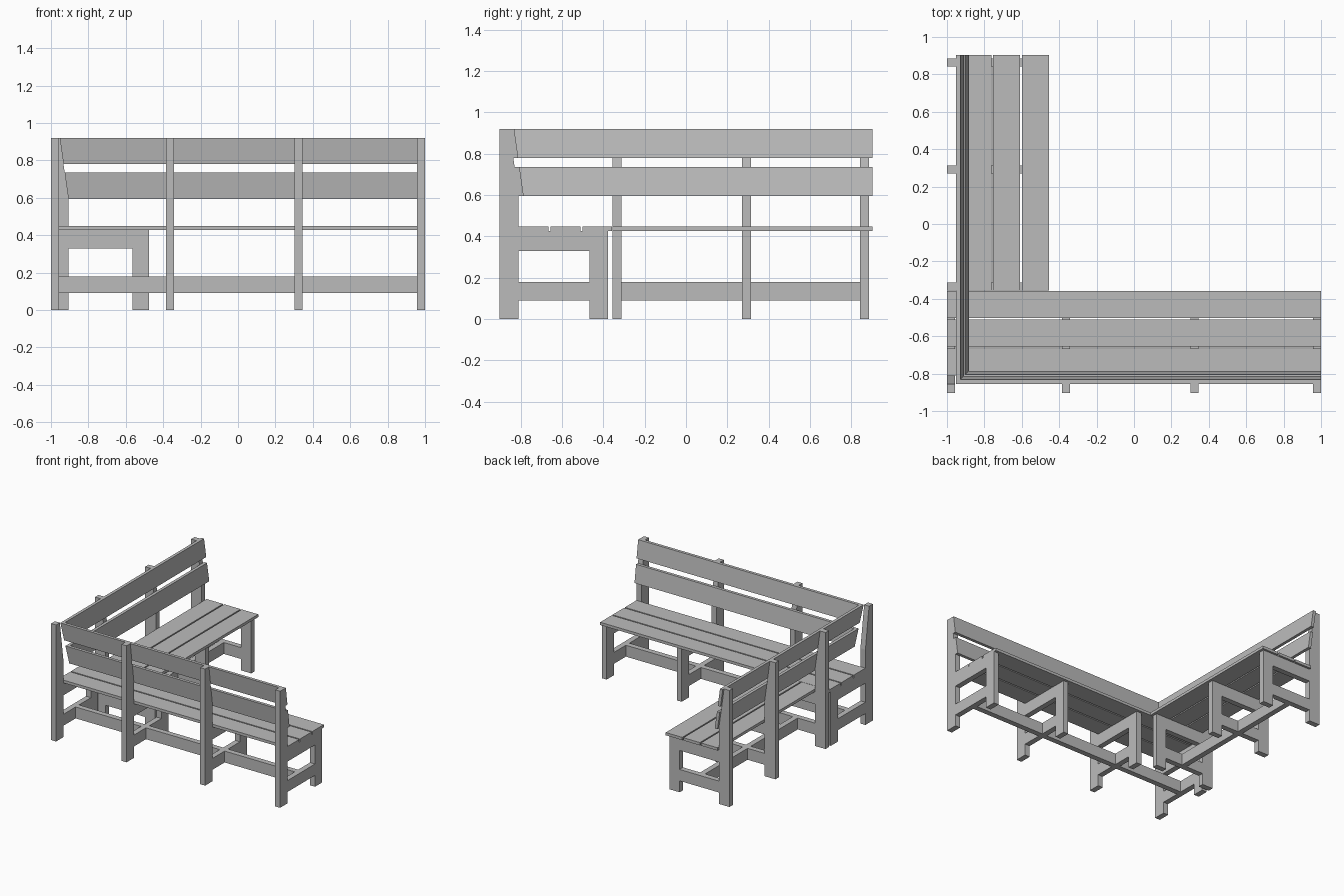
import bpy
import bmesh

cube = bpy.data.objects.get("Cube")
if cube:
    bpy.data.objects.remove(cube, do_unlink=True)

grey = bpy.data.materials.new("plain_grey")
grey.use_nodes = True
grey.diffuse_color = (0.5, 0.5, 0.5, 1)
grey.node_tree.nodes["Principled BSDF"].inputs["Base Color"].default_value = (0.5, 0.5, 0.5, 1)

BACK = -0.9025  # outer back of the long bench; the side bench backs onto x = -1


def long_bench(depth, along, z):
    return (along, BACK + depth, z)


def side_bench(depth, along, z):
    return (depth - 1, along, z)


def rect(d0, d1, z0, z1):
    return [(d0, z0), (d1, z0), (d1, z1), (d0, z1)]


def build(name, profiles, start, end, place):
    """Sweep (depth, z) profiles along a bench; start may depend on depth for a mitre."""
    bm = bmesh.new()
    for profile in profiles:
        rings = []
        for limit in (start, end):
            rings.append([bm.verts.new(place(d, limit(d) if callable(limit) else limit, z))
                          for d, z in profile])
        a, b = rings
        bm.faces.new(a)
        bm.faces.new(b[::-1])
        for i in range(len(a)):
            j = (i + 1) % len(a)
            bm.faces.new((a[i], b[i], b[j], a[j]))
    bmesh.ops.recalc_face_normals(bm, faces=bm.faces)
    mesh = bpy.data.meshes.new(name)
    bm.to_mesh(mesh)
    bm.free()
    mesh.materials.append(grey)
    obj = bpy.data.objects.new(name, mesh)
    bpy.context.collection.objects.link(obj)


def lean(z):
    """Depth of the sloping front of the back posts at height z."""
    return 0.093 - (z - 0.595) * 0.141


# Shared profiles: tapered back post, front leg, seat rail and low rail
frame = [
    [(0, 0), (0.093, 0), (0.093, 0.595), (lean(0.92), 0.92), (0, 0.92)],
    rect(0.435, 0.525, 0, 0.427),
    rect(0.093, 0.435, 0.33, 0.427),
    rect(0.093, 0.435, 0.09, 0.18),
]
slats = [(0.093, 0.237), (0.247, 0.391), (0.401, 0.545)]
backs = [("lower", 0.595, 0.735), ("upper", 0.78, 0.92)]
BOARD = 0.024

benches = [
    ("long", long_bench, [-1, -0.385, 0.302, 0.957], -1, 1, lambda d: d - 1),
    ("side", side_bench, [-0.355, 0.271, 0.843], -0.355, 0.9025, lambda d: BACK + d),
]

for label, place, stations, seat_start, end, mitre in benches:
    # Leg frames
    for i, s in enumerate(stations):
        build(f"{label}_bench_frame_{i + 1}", frame, s, s + 0.043, place)

    # Stretchers between the low rails
    for i, (s, t) in enumerate(zip(stations, stations[1:])):
        build(f"{label}_bench_stretcher_{i + 1}", [rect(0.243, 0.286, 0.09, 0.18)],
              s + 0.043, t, place)

    # Seat slats
    for i, (d0, d1) in enumerate(slats):
        build(f"{label}_bench_seat_slat_{i + 1}", [rect(d0, d1, 0.427, 0.449)],
              seat_start, end, place)

    # Sloping back boards, mitred in the corner
    for level, z0, z1 in backs:
        profile = [(lean(z0), z0), (lean(z0) + BOARD, z0),
                   (lean(z1) + BOARD, z1), (lean(z1), z1)]
        build(f"{label}_bench_{level}_back_board", [profile], mitre, end, place)
